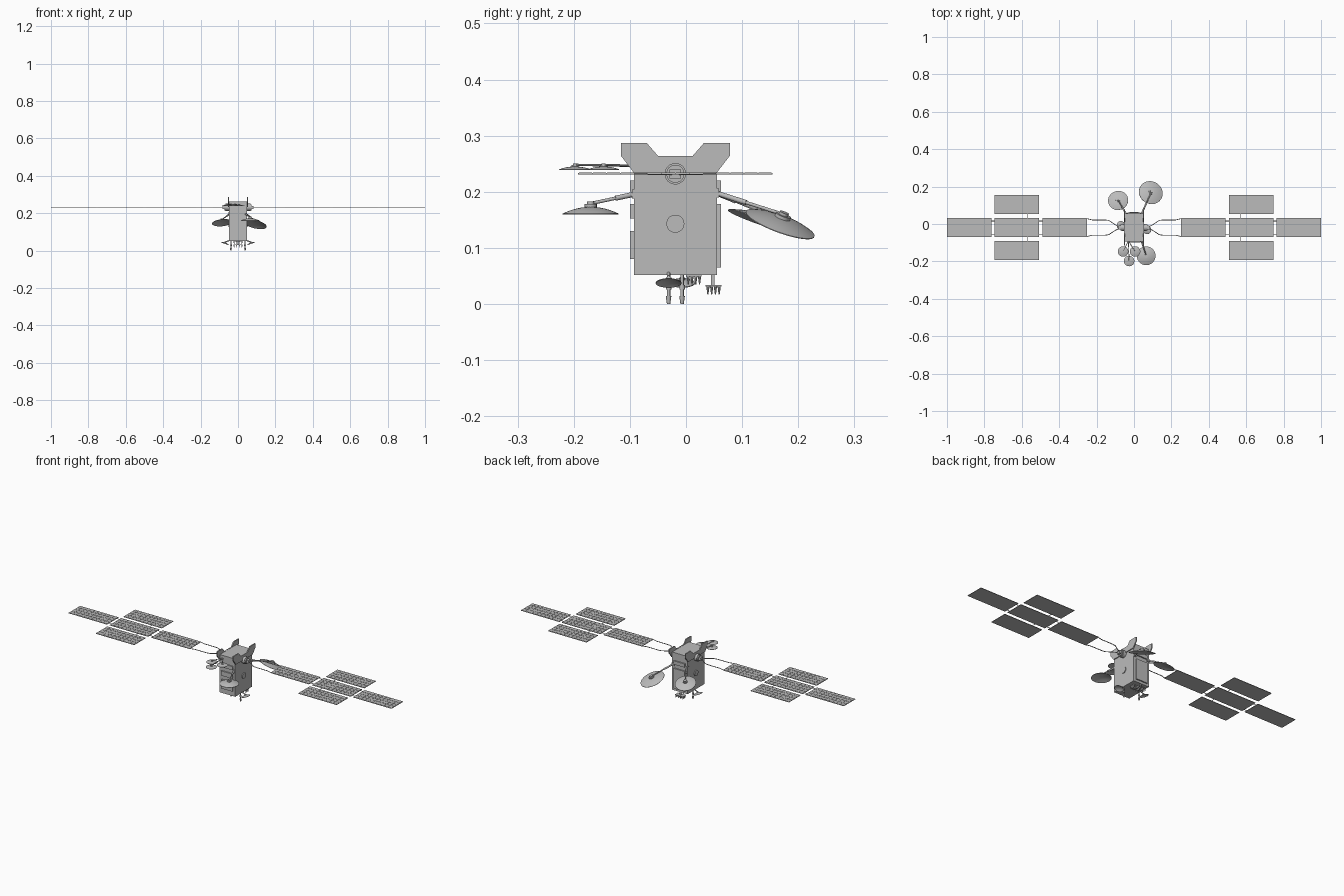
import bpy, bmesh, math
from mathutils import Vector, Matrix

cube = bpy.data.objects.get("Cube")
if cube:
    bpy.data.objects.remove(cube, do_unlink=True)

grey = bpy.data.materials.new("satellite grey")
grey.use_nodes = True
grey.diffuse_color = (0.5, 0.5, 0.5, 1)
grey.node_tree.nodes["Principled BSDF"].inputs["Base Color"].default_value = (0.5, 0.5, 0.5, 1)

MID_Y = -0.019    # wing and drive axis
WING_Z = 0.232


def finish(name, bm, smooth=False):
    bmesh.ops.recalc_face_normals(bm, faces=bm.faces)
    mesh = bpy.data.meshes.new(name)
    bm.to_mesh(mesh)
    bm.free()
    mesh.materials.append(grey)
    obj = bpy.data.objects.new(name, mesh)
    bpy.context.collection.objects.link(obj)
    if smooth:
        bpy.ops.object.select_all(action='DESELECT')
        obj.select_set(True)
        bpy.context.view_layer.objects.active = obj
        bpy.ops.object.shade_smooth_by_angle(angle=math.radians(35))
    return obj


def add_box(bm, lo, hi):
    lo, hi = Vector(lo), Vector(hi)
    m = Matrix.Translation((lo + hi) / 2) @ Matrix.Diagonal((*(hi - lo), 1))
    bmesh.ops.create_cube(bm, size=1, matrix=m)


def box(name, lo, hi):
    bm = bmesh.new()
    add_box(bm, lo, hi)
    return finish(name, bm)


def add_rod(bm, a, b, r1, r2=None, sides=16):
    a, b = Vector(a), Vector(b)
    rot = (b - a).to_track_quat('Z', 'Y').to_matrix().to_4x4()
    bmesh.ops.create_cone(bm, cap_ends=True, segments=sides, radius1=r1,
                          radius2=r1 if r2 is None else r2, depth=(b - a).length,
                          matrix=Matrix.Translation((a + b) / 2) @ rot)


def rod(name, a, b, r1, r2=None, sides=16):
    bm = bmesh.new()
    add_rod(bm, a, b, r1, r2, sides)
    return finish(name, bm, True)


def dish(name, centre, normal, r, depth, hub):
    """Thin domed reflector with its rim at the centre height and a hub on top."""
    bm = bmesh.new()
    steps = 6
    outer = [(r * i / steps, depth * (1 - (i / steps) ** 2)) for i in range(steps + 1)]
    inner = [(x, z - 0.0015) for x, z in reversed(outer)]
    pts = [bm.verts.new((x, 0, z)) for x, z in outer + inner]
    edges = [bm.edges.new(p) for p in zip(pts, pts[1:])]
    bmesh.ops.spin(bm, geom=pts + edges, cent=(0, 0, 0), axis=(0, 0, 1),
                   angle=2 * math.pi, steps=40)
    bmesh.ops.remove_doubles(bm, verts=bm.verts, dist=1e-5)
    add_rod(bm, (0, 0, depth * 0.8), (0, 0, depth + hub * 0.5), r * 0.22)
    add_rod(bm, (0, 0, depth), (0, 0, depth + hub), r * 0.13)
    rot = Vector(normal).to_track_quat('Z', 'Y').to_matrix().to_4x4()
    bm.transform(Matrix.Translation(centre) @ rot)
    finish(name, bm, True)
    return Vector(centre) + Vector(normal).normalized() * (depth + hub * 0.6)


# Body and its shallow equipment plates
box("body", (-0.048, -0.093, 0.052), (0.048, 0.055, 0.263))
for i, (z0, z1) in enumerate([(0.08, 0.13), (0.152, 0.178), (0.2, 0.22)]):
    box(f"front_plate_{i}", (-0.035, -0.1, z0), (0.035, -0.092, z1))
for i, (z0, z1) in enumerate([(0.065, 0.178), (0.2, 0.22)]):
    box(f"back_plate_{i}", (-0.035, 0.054, z0), (0.035, 0.062, z1))

# Notched side fins standing above the body
half = [(0.031, 0.264), (0.051, 0.287), (0.097, 0.287), (0.097, 0.264), (0.074, 0.234)]
outline = [(MID_Y + y, z) for y, z in half] + [(MID_Y - y, z) for y, z in reversed(half)]
for side, s in (("left", 1), ("right", -1)):
    bm = bmesh.new()
    face = bm.faces.new([bm.verts.new((s * 0.047, y, z)) for y, z in outline])
    new = bmesh.ops.extrude_face_region(bm, geom=[face])["geom"]
    bmesh.ops.translate(bm, vec=(s * 0.006, 0, 0),
                        verts=[v for v in new if isinstance(v, bmesh.types.BMVert)])
    finish(f"{side}_fin", bm)

    # Wing drive, with its collar and square socket, and the side port
    rod(f"{side}_drive", (s * 0.045, MID_Y, WING_Z), (s * 0.066, MID_Y, WING_Z), 0.019, sides=32)
    rod(f"{side}_drive_collar", (s * 0.066, MID_Y, WING_Z), (s * 0.072, MID_Y, WING_Z), 0.016, sides=32)
    box(f"{side}_drive_socket", (s * 0.07, MID_Y - 0.01, WING_Z - 0.008),
        (s * 0.084, MID_Y + 0.01, WING_Z + 0.008))
    rod(f"{side}_port", (s * 0.046, MID_Y, 0.143), (s * 0.052, MID_Y, 0.143), 0.016, sides=32)

    # Forked yoke from the drive to the wing
    for t in (1, -1):
        path = [(0.08, 0.005), (0.1, 0.015), (0.135, 0.038), (0.155, 0.041),
                (0.225, 0.041), (0.255, 0.049)]
        pts = [(s * x, MID_Y + t * y, WING_Z) for x, y in path]
        bm = bmesh.new()
        for a, b in zip(pts, pts[1:]):
            add_rod(bm, a, b, 0.002, sides=8)
        finish(f"{side}_yoke_{'back' if t > 0 else 'front'}", bm, True)

    # Solar panels: a thin board with raised cells, three in line and two beside the middle
    for name, x0, row in (("inner", 0.25, 0), ("middle", 0.508, 0), ("outer", 0.762, 0),
                          ("back", 0.508, 1), ("front", 0.508, -1)):
        cx, cy = s * (x0 + 0.119), MID_Y + row * 0.1225
        bm = bmesh.new()
        add_box(bm, (cx - 0.119, cy - 0.051, WING_Z - 0.0015), (cx + 0.119, cy + 0.051, WING_Z + 0.001))
        cols, rows = 10, 4
        dx, dy = 0.236 / cols, 0.1 / rows
        for i in range(cols):
            for j in range(rows):
                x, y = cx - 0.118 + i * dx, cy - 0.05 + j * dy
                add_box(bm, (x + 0.001, y + 0.001, WING_Z), (x + dx - 0.001, y + dy - 0.001, WING_Z + 0.002))
        finish(f"{side}_{name}_panel", bm)

    # Hinges between panels
    bm = bmesh.new()
    for t in (1, -1):
        for x in (0.498, 0.754):
            add_rod(bm, (s * (x - 0.012), MID_Y + t * 0.035, WING_Z),
                    (s * (x + 0.012), MID_Y + t * 0.035, WING_Z), 0.0015, sides=8)
        add_rod(bm, (s * 0.57, MID_Y + t * 0.048, WING_Z), (s * 0.57, MID_Y + t * 0.075, WING_Z), 0.0015, sides=8)
    finish(f"{side}_hinges", bm)

    # Splayed lower dish on a short stalk
    y = MID_Y - s * 0.012
    top = dish(f"{side}_lower_dish", (s * 0.07, y, 0.038), (-s * 0.35, 0, 1), 0.023, 0.006, 0.006)
    rod(f"{side}_lower_stalk", (s * 0.042, y, 0.056), top, 0.003)

    # Downward probe with a rounded foot
    rod(f"{side}_probe", (s * 0.038, y, 0.054), (s * 0.038, y, 0.01), 0.003)
    rod(f"{side}_probe_collar", (s * 0.038, y, 0.034), (s * 0.038, y, 0.026), 0.005)
    rod(f"{side}_probe_foot", (s * 0.038, y, 0.014), (s * 0.038, y, 0), 0.005, 0.003)

# Large dishes on jointed arms: centre, facing, radius, depth, arm root on the body
large = {
    "back_left": ((0.09, 0.168, 0.143), (0.25, 0.37, 1), 0.065, 0.012, (0.04, 0.053, 0.198)),
    "back_right": ((-0.085, 0.126, 0.15), (-0.1, 0.36, 1), 0.054, 0.011, (-0.042, 0.053, 0.198)),
    "front_left": ((0.065, -0.17, 0.161), (0, 0, 1), 0.05, 0.012, (0.04, -0.09, 0.196)),
}
for name, (centre, normal, r, depth, root) in large.items():
    tip = dish(f"{name}_dish", centre, normal, r, depth, 0.01)
    root = Vector(root)
    rod(f"{name}_arm", root, tip, 0.003)
    rod(f"{name}_arm_sleeve", root, root.lerp(tip, 0.45), 0.0045)
    box(f"{name}_arm_mount", root - Vector((0.008, 0.006, 0.008)), root + Vector((0.008, 0.006, 0.008)))

# Cluster of three small dishes ahead of the body, held on fine arms
for i, (x, y) in enumerate([(-0.058, -0.147), (0.006, -0.147), (-0.026, -0.198)]):
    tip = dish(f"small_dish_{i}", (x, y, 0.24), (0, 0, 1), 0.028, 0.005, 0.005)
    rod(f"small_arm_{i}", tip, (-0.03, -0.09, 0.246), 0.002, sides=8)

# Horn feeds under the body: a near cluster and a lower rear one on a bracket
for name, y0, z in (("near", 0.004, 0.05), ("rear", 0.039, 0.032)):
    bm = bmesh.new()
    add_box(bm, (-0.025, y0 - 0.004, z - 0.001), (0.025, y0 + 0.024, z + 0.002))
    for i in range(4):
        for j in range(4):
            x, y = -0.021 + i * 0.014, y0 + j * 0.0067
            add_rod(bm, (x, y, z), (x, y, z - 0.015), 0.003, 0.001, sides=8)
    finish(f"{name}_horns", bm)
box("horn_bracket", (-0.004, 0.045, 0.032), (0.004, 0.051, 0.054))
